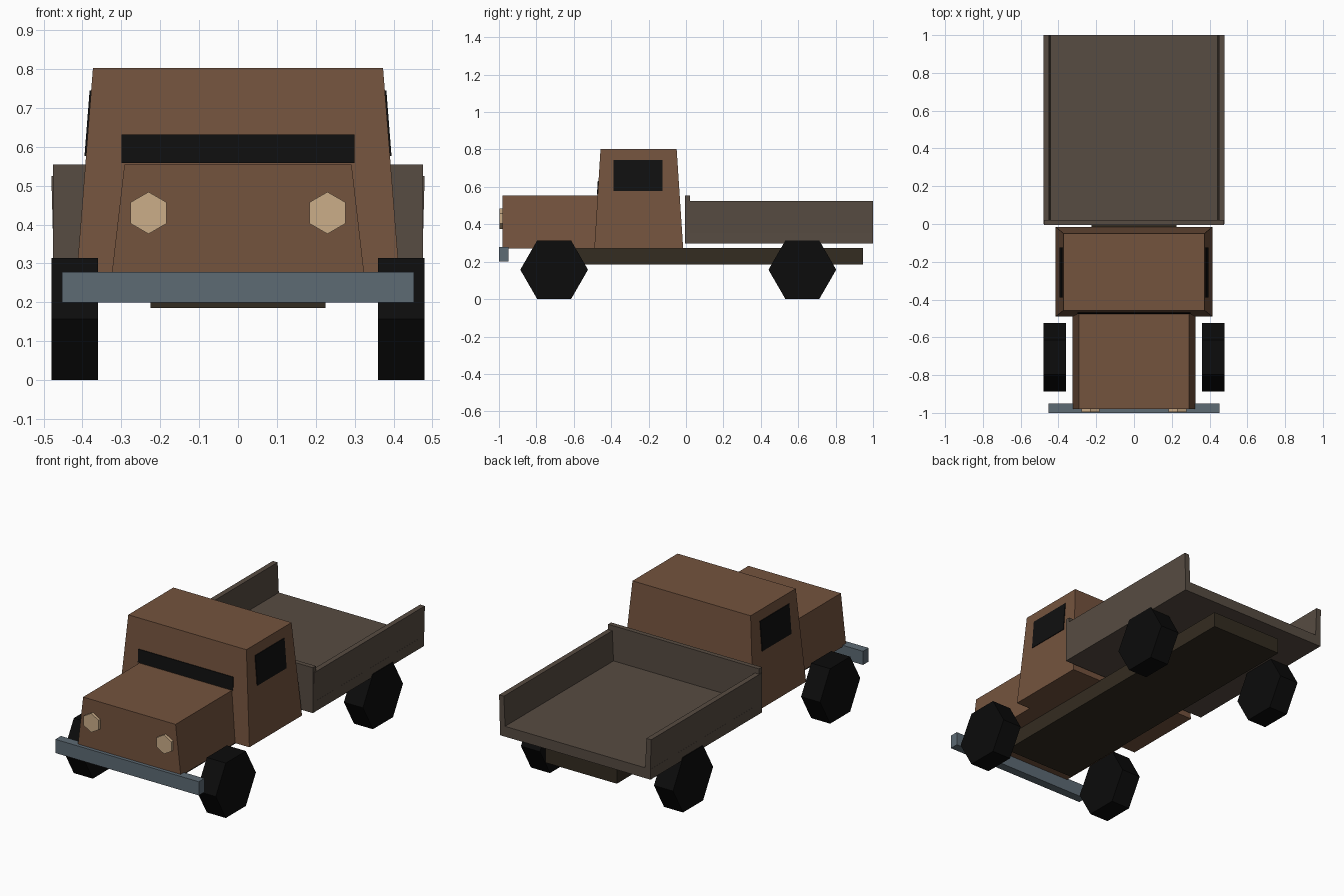
import bpy, bmesh, math
from mathutils import Vector

if "Cube" in bpy.data.objects:
    bpy.data.objects.remove(bpy.data.objects["Cube"], do_unlink=True)


def material(name, rgb):
    m = bpy.data.materials.new(name)
    m.use_nodes = True
    colour = (*rgb, 1)
    m.diffuse_color = colour
    m.node_tree.nodes["Principled BSDF"].inputs["Base Color"].default_value = colour
    return m


BROWN = material("brown paint", (0.175, 0.087, 0.048))
BED = material("grey brown bed", (0.095, 0.072, 0.054))
FRAME = material("dark frame", (0.034, 0.025, 0.015))
STEEL = material("blue grey steel", (0.11, 0.145, 0.175))
TYRE = material("black tyre", (0.0035, 0.0035, 0.0035))
GLASS = material("dark glass", (0.005, 0.005, 0.005))
LAMP = material("tan lamp", (0.6, 0.42, 0.25))


def finish(name, bm, mat):
    bmesh.ops.recalc_face_normals(bm, faces=bm.faces)
    mesh = bpy.data.meshes.new(name)
    bm.to_mesh(mesh)
    bm.free()
    mesh.materials.append(mat)
    obj = bpy.data.objects.new(name, mesh)
    bpy.context.collection.objects.link(obj)
    return obj


def block(name, mat, x, y, z, top_x=None, top_y=None):
    """Box from ranges, with optional different ranges at its top."""
    bm = bmesh.new()
    bmesh.ops.create_cube(bm, size=1)
    for v in bm.verts:
        top = v.co.z > 0
        rx = top_x if top and top_x else x
        ry = top_y if top and top_y else y
        v.co = Vector((rx[v.co.x > 0], ry[v.co.y > 0], z[top]))
    return finish(name, bm, mat)


def hexagon(name, mat, centre, radius, depth, axis, turn):
    """Six-sided disc whose axis points along axis."""
    bm = bmesh.new()
    rings = []
    for side in (-0.5, 0.5):
        ring = []
        for i in range(6):
            a = turn + i * math.pi / 3
            u, w, d = radius * math.cos(a), radius * math.sin(a), side * depth
            offset = (d, u, w) if axis == "x" else (u, d, w)
            ring.append(bm.verts.new(Vector(centre) + Vector(offset)))
        rings.append(ring)
        bm.faces.new(ring)
    for i in range(6):
        j = (i + 1) % 6
        bm.faces.new((rings[0][i], rings[0][j], rings[1][j], rings[1][i]))
    return finish(name, bm, mat)


# Chassis and bumper
block("chassis", FRAME, (-0.225, 0.225), (-0.8, 0.945), (0.185, 0.273))
block("front_bumper", STEEL, (-0.453, 0.453), (-1, -0.95), (0.2, 0.278))

# Hood and cab, both tapering upward
block("hood", BROWN, (-0.325, 0.325), (-0.98, -0.47), (0.27, 0.555),
      top_x=(-0.292, 0.292))
CAB_Z = (0.27, 0.803)
CAB_X = (0.415, 0.373)
CAB_FRONT = (-0.49, -0.457)
block("cab", BROWN, (-CAB_X[0], CAB_X[0]), (CAB_FRONT[0], -0.015), CAB_Z,
      top_x=(-CAB_X[1], CAB_X[1]), top_y=(CAB_FRONT[1], -0.05))


def on_slope(ends, z):
    t = (z - CAB_Z[0]) / (CAB_Z[1] - CAB_Z[0])
    return ends[0] + t * (ends[1] - ends[0])


# Windshield lies on the leaning cab front
low, high = (on_slope(CAB_FRONT, z) for z in (0.558, 0.632))
block("windshield", GLASS, (-0.3, 0.3), (low - 0.004, low + 0.003), (0.558, 0.632),
      top_y=(high - 0.004, high + 0.003))

# Load bed floor and headboard
block("bed_floor", BED, (-0.476, 0.476), (-0.005, 1), (0.296, 0.355))
block("bed_headboard", BED, (-0.476, 0.476), (-0.005, 0.022), (0.296, 0.555))

for s, side in ((1, "left"), (-1, "right")):
    def span(a, b):
        return tuple(sorted((s * a, s * b)))

    # Bed rails lean slightly outward
    block(side + "_bed_rail", BED, span(0.44, 0.474), (0.0, 1), (0.3, 0.525),
          top_x=span(0.45, 0.48))

    # Side window follows the cab side
    low, high = (on_slope(CAB_X, z) for z in (0.577, 0.745))
    block(side + "_window", GLASS, span(low - 0.003, low + 0.004), (-0.388, -0.125),
          (0.577, 0.745), top_x=span(high - 0.003, high + 0.004))

    # Headlight and wheels
    hexagon(side + "_headlight", LAMP, (s * 0.23, -0.985, 0.43), 0.054, 0.022,
            "y", math.pi / 6)
    for y, end in ((-0.705, "front"), (0.622, "rear")):
        hexagon(f"{end}_{side}_wheel", TYRE, (s * 0.42, y, 0.157), 0.181, 0.12, "x", 0)
